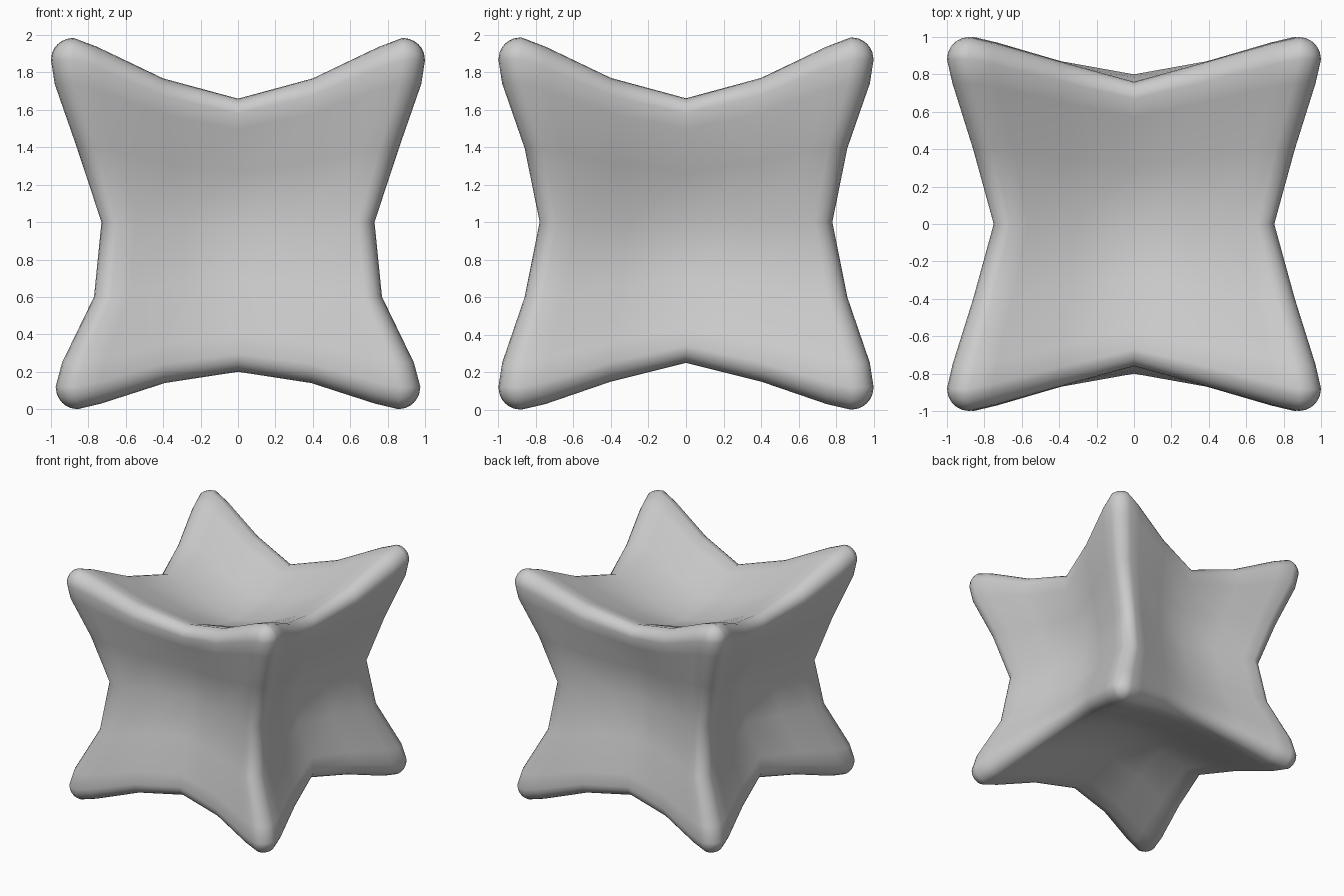
import bpy, bmesh
from mathutils import Vector

if "Cube" in bpy.data.objects:
    bpy.data.objects.remove(bpy.data.objects["Cube"])

R = 0.12                                   # rounding of the edges and tips
KNOTS = [0, 0.4, 0.75, 0.88, 1.0]
HALF = [0.4, 0.75, 0.88, 0.92, 0.96, 1.0]
GRID = [-t for t in reversed(HALF)] + [0] + HALF


def pinch(t, depths):
    """Inward pull at position t along an edge, strongest in the middle."""
    t = min(abs(t), 1.0)
    d = list(depths) + [depths[-1]]
    for k in range(4):
        if t <= KNOTS[k + 1]:
            f = (t - KNOTS[k]) / (KNOTS[k + 1] - KNOTS[k])
            return d[k] + (d[k + 1] - d[k]) * f
    return d[-1]


def keep(t, depths):
    return 1 - pinch(t, depths)


def shape(p):
    """Round the cube point, then draw edges and faces inwards."""
    lim = 1 - R
    core = Vector([max(-lim, min(lim, c)) for c in p])
    x, y, z = core + (p - core).normalized() * R
    side = (0.27, 0.14, 0.02, 0) if z > 0 else (0.27, 0.23, 0.06, 0.025)
    sx = keep(y, (0.25, 0.14, 0.03, 0)) * keep(z, side)
    mid = 0.24 if z > 0 else 0.20
    sy = keep(x, (mid, 0.13, 0.03, 0)) * keep(z, (0.22, 0.14, 0.02, 0))
    if z > 0:
        top = (0.33, 0.22, 0.05, 0)
        sz = 0.985 * keep(x, top) * keep(y, top)
    else:
        sz = keep(x, (0.20, 0.14, 0.03, 0)) * keep(y, (0.25, 0.15, 0.03, 0))
    return Vector((x * sx, y * sy, 1 + z * sz))


# eight-pointed cushion: six gridded cube faces sharing their border vertices
bm = bmesh.new()
verts = {}


def vert(axis, sign, a, b):
    p = [a, b]
    p.insert(axis, sign)
    key = tuple(round(c, 3) for c in p)
    if key not in verts:
        verts[key] = bm.verts.new(shape(Vector(p)))
    return verts[key]


for axis in range(3):
    for sign in (-1, 1):
        for a0, a1 in zip(GRID, GRID[1:]):
            for b0, b1 in zip(GRID, GRID[1:]):
                bm.faces.new([vert(axis, sign, a, b) for a, b in
                              ((a0, b0), (a1, b0), (a1, b1), (a0, b1))])
bmesh.ops.recalc_face_normals(bm, faces=bm.faces)
for f in bm.faces:
    f.smooth = True

mesh = bpy.data.meshes.new("pointed_cushion")
bm.to_mesh(mesh)
bm.free()
obj = bpy.data.objects.new("pointed_cushion", mesh)
bpy.context.collection.objects.link(obj)
